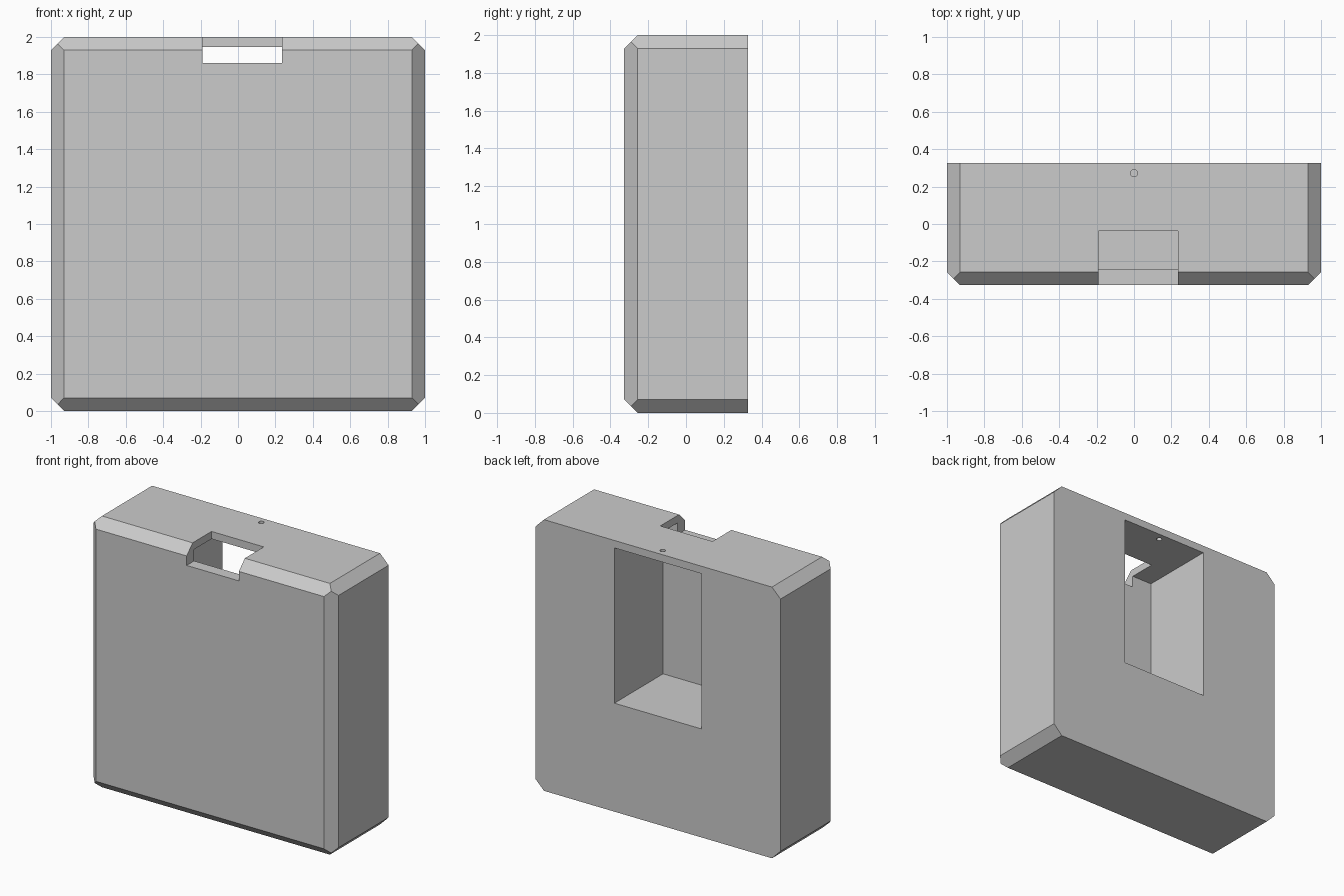
import bpy
import bmesh
from mathutils import Matrix, Vector

cube = bpy.data.objects.get("Cube")
if cube:
    bpy.data.objects.remove(cube, do_unlink=True)

HALF_W, HALF_D, HEIGHT = 1.0, 0.327, 2.0
CHAMFER = 0.07

grey = bpy.data.materials.new("light_grey")
grey.use_nodes = True
colour = (0.6, 0.6, 0.6, 1)
grey.diffuse_color = colour
grey.node_tree.nodes["Principled BSDF"].inputs["Base Color"].default_value = colour


def to_object(name, bm):
    bmesh.ops.recalc_face_normals(bm, faces=bm.faces)
    mesh = bpy.data.meshes.new(name)
    bm.to_mesh(mesh)
    bm.free()
    mesh.materials.append(grey)
    obj = bpy.data.objects.new(name, mesh)
    bpy.context.collection.objects.link(obj)
    return obj


def box(low, high):
    low, high = Vector(low), Vector(high)
    bm = bmesh.new()
    bmesh.ops.create_cube(bm, size=1, matrix=Matrix.Translation((low + high) / 2)
                          @ Matrix.Diagonal((*(high - low), 1)))
    return bm


def chamfer(bm, corner, normal):
    """Slice off one edge with a 45 degree plane and cap the cut."""
    normal = Vector(normal).normalized()
    point = Vector(corner) - normal * (CHAMFER / 2 ** 0.5)
    cut = bmesh.ops.bisect_plane(bm, geom=bm.verts[:] + bm.edges[:] + bm.faces[:],
                                 plane_co=point, plane_no=normal, clear_outer=True)
    edges = [e for e in cut["geom_cut"] if isinstance(e, bmesh.types.BMEdge)]
    bmesh.ops.contextual_create(bm, geom=edges)


# Casing: every edge chamfered except those around the flat back
bm = box((-HALF_W, -HALF_D, 0), (HALF_W, HALF_D, HEIGHT))
for side in (-1, 1):
    x = side * HALF_W
    for up in (-1, 1):
        chamfer(bm, (x, 0, HEIGHT if up > 0 else 0), (side, 0, up))
    chamfer(bm, (x, -HALF_D, 0), (side, -1, 0))
for up in (-1, 1):
    chamfer(bm, (0, -HALF_D, HEIGHT if up > 0 else 0), (0, -1, up))
casing = to_object("casing", bm)

# Cutters: back pocket, top front notch and small pin hole
pocket = to_object("pocket_cutter", box((-0.355, -0.24, 0.8), (0.355, 0.5, 1.945)))
notch = to_object("notch_cutter", box((-0.19, -0.5, 1.86), (0.236, -0.037, 2.2)))
bm = bmesh.new()
bmesh.ops.create_cone(bm, cap_ends=True, segments=24, radius1=0.019, radius2=0.019,
                      depth=0.3, matrix=Matrix.Translation((0, 0.272, 1.98)))
pin_hole = to_object("pin_hole_cutter", bm)

for cutter in (pocket, notch, pin_hole):
    cutter.hide_render = True
    mod = casing.modifiers.new(cutter.name, "BOOLEAN")
    mod.operation = "DIFFERENCE"
    mod.solver = "EXACT"
    mod.object = cutter

# Bake the cuts into the casing and drop the cutters
bpy.context.view_layer.update()
evaluated = casing.evaluated_get(bpy.context.evaluated_depsgraph_get())
cut_mesh = bpy.data.meshes.new_from_object(evaluated)
casing.modifiers.clear()
casing.data = cut_mesh
for cutter in (pocket, notch, pin_hole):
    bpy.data.objects.remove(cutter, do_unlink=True)
